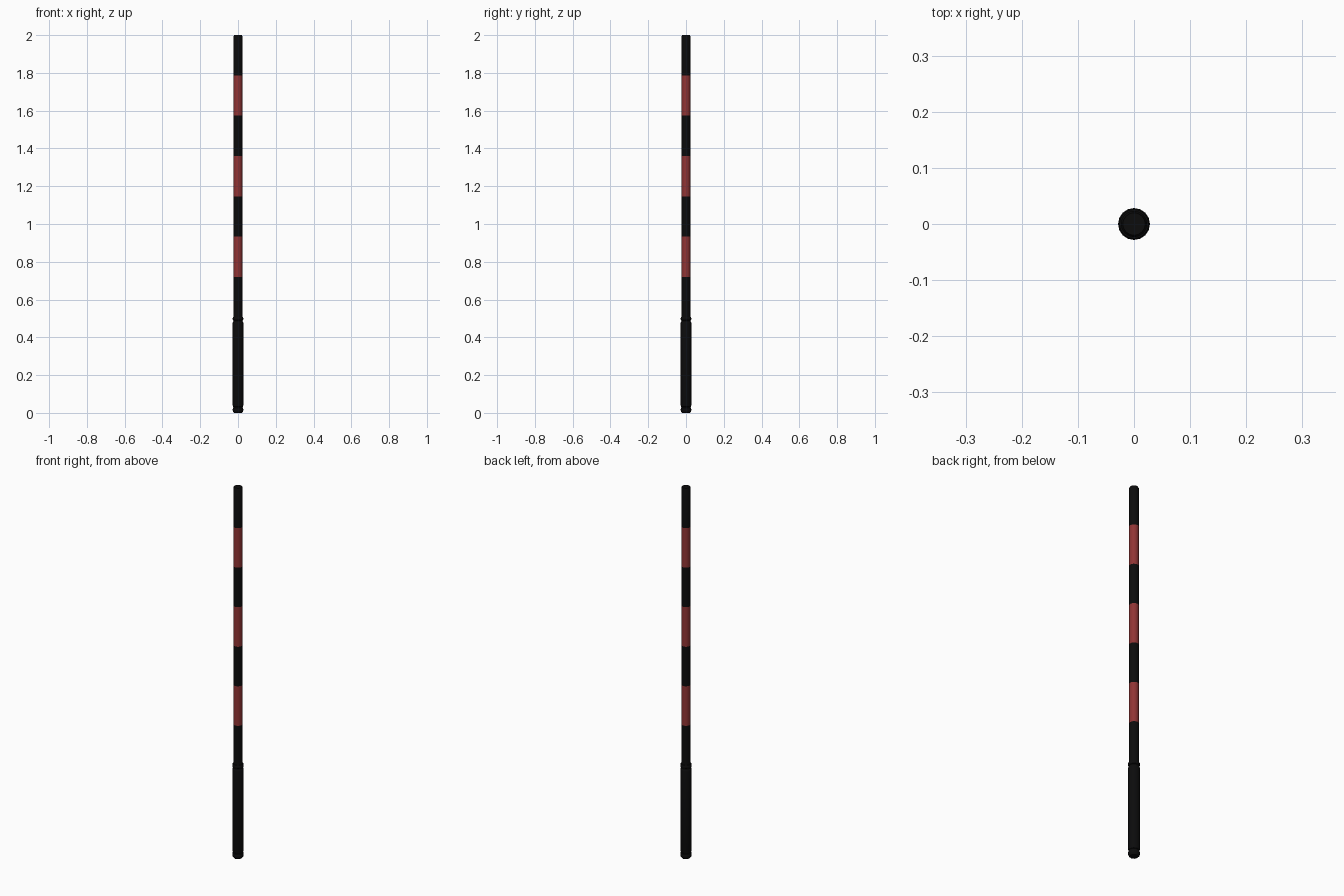
import bpy, bmesh, math

if "Cube" in bpy.data.objects:
    bpy.data.objects.remove(bpy.data.objects["Cube"])

SIDES = 16


def material(name, rgb):
    m = bpy.data.materials.new(name)
    m.diffuse_color = (*rgb, 1)
    m.use_nodes = True
    m.node_tree.nodes["Principled BSDF"].inputs["Base Color"].default_value = m.diffuse_color
    return m


black = material("black", (0.0035, 0.0035, 0.0037))
red = material("dark red", (0.28, 0.035, 0.035))


def lathe(name, profile, mats):
    """Closed turned part from (radius, z) points."""
    bm = bmesh.new()
    rings = []
    for r, z in profile:
        rings.append([bm.verts.new((r * math.cos(math.tau * i / SIDES),
                                    r * math.sin(math.tau * i / SIDES), z))
                      for i in range(SIDES)])
    for a, b in zip(rings, rings[1:]):
        for i in range(SIDES):
            j = (i + 1) % SIDES
            bm.faces.new((a[i], a[j], b[j], b[i]))
    bm.faces.new(rings[0][::-1])
    bm.faces.new(rings[-1])
    mesh = bpy.data.meshes.new(name)
    bm.to_mesh(mesh)
    bm.free()
    for m in mats:
        mesh.materials.append(m)
    ob = bpy.data.objects.new(name, mesh)
    bpy.context.collection.objects.link(ob)
    bpy.ops.object.select_all(action='DESELECT')
    ob.select_set(True)
    bpy.context.view_layer.objects.active = ob
    bpy.ops.object.shade_smooth_by_angle(angle=math.radians(35))
    return ob


# Handle: pommel ring, groove, long grip, groove, collar
lathe("handle", [
    (0.021, 0.0), (0.026, 0.006), (0.028, 0.012), (0.028, 0.021), (0.026, 0.027),
    (0.023, 0.029), (0.023, 0.031), (0.026, 0.033), (0.0285, 0.040),
    (0.0285, 0.476), (0.026, 0.484),
    (0.024, 0.486), (0.024, 0.489), (0.027, 0.491), (0.0285, 0.495),
    (0.0285, 0.502), (0.026, 0.507), (0.0225, 0.508)], [black])

# Shaft: seven equal bands with a bevelled tip
START, BANDS = 0.507, 7
STEP = (2.0 - START) / BANDS
R = 0.0235
shaft = lathe("striped_shaft",
              [(R, START + STEP * i) for i in range(BANDS)]
              + [(R, 1.993), (0.020, 2.0)], [black, red])
for f in shaft.data.polygons:
    f.material_index = min(int((f.center.z - START) / STEP), BANDS - 1) % 2
